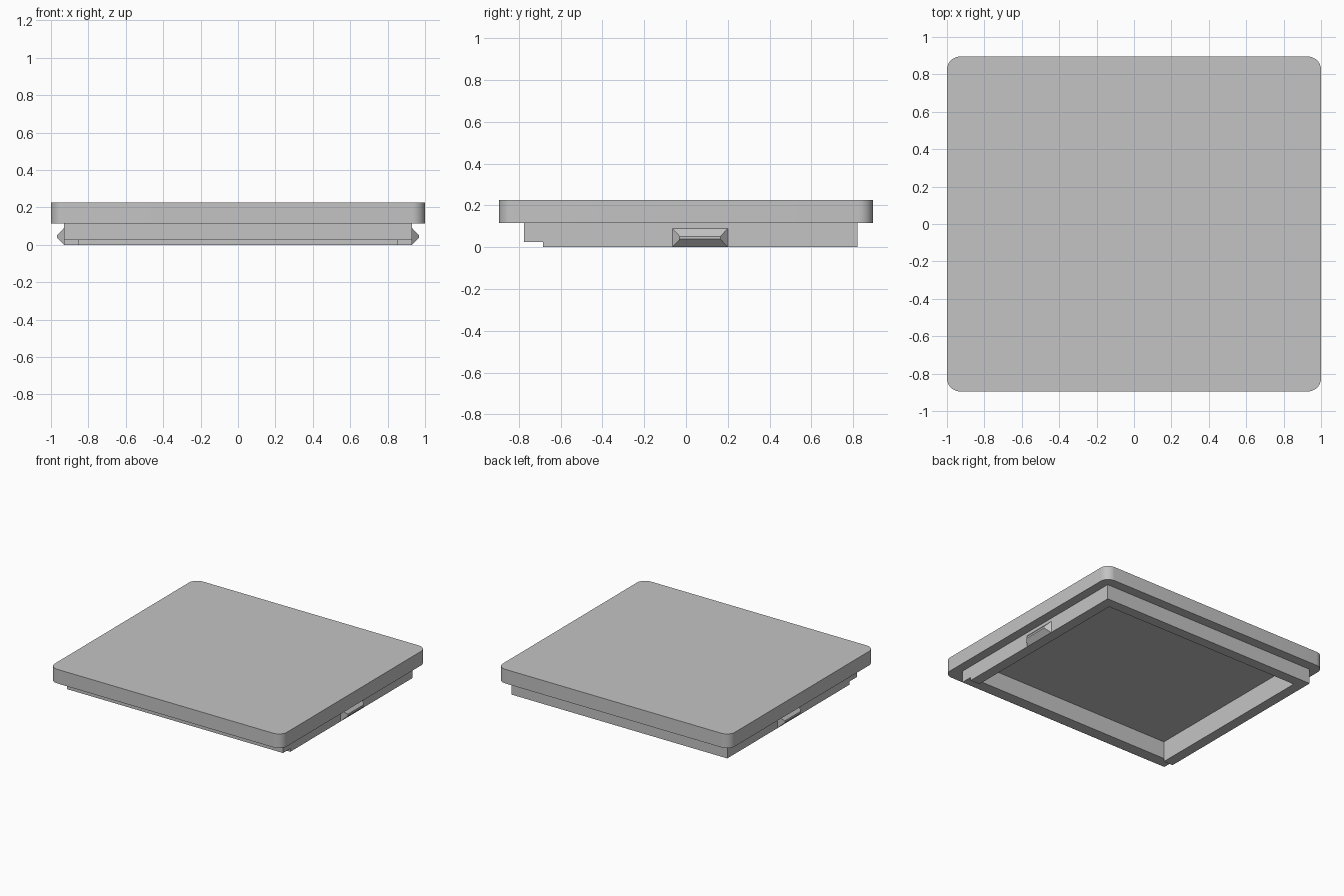
import bpy, bmesh
from math import radians
from mathutils import Vector

old = bpy.data.objects.get("Cube")
if old:
    bpy.data.objects.remove(old, do_unlink=True)

grey = bpy.data.materials.new("light_grey")
grey.use_nodes = True
colour = (0.55, 0.55, 0.55, 1)
grey.diffuse_color = colour
grey.node_tree.nodes["Principled BSDF"].inputs["Base Color"].default_value = colour


def finish(name, bm):
    bmesh.ops.recalc_face_normals(bm, faces=bm.faces)
    mesh = bpy.data.meshes.new(name)
    bm.to_mesh(mesh)
    bm.free()
    mesh.materials.append(grey)
    obj = bpy.data.objects.new(name, mesh)
    bpy.context.collection.objects.link(obj)
    return obj


def box(name, low, high, corner_radius=0):
    low, high = Vector(low), Vector(high)
    bm = bmesh.new()
    bmesh.ops.create_cube(bm, size=1)
    for v in bm.verts:
        v.co = (low + high) / 2 + v.co * (high - low)
    if corner_radius:
        upright = [e for e in bm.edges
                   if abs(e.verts[0].co.z - e.verts[1].co.z) > 0.01]
        bmesh.ops.bevel(bm, geom=upright, offset=corner_radius,
                        segments=10, profile=0.5, affect='EDGES')
    return finish(name, bm)


def cut(obj, cutters):
    for cutter in cutters:
        mod = obj.modifiers.new("cut", 'BOOLEAN')
        mod.operation = 'DIFFERENCE'
        mod.solver = 'EXACT'
        mod.object = cutter
    graph = bpy.context.evaluated_depsgraph_get()
    mesh = bpy.data.meshes.new_from_object(obj.evaluated_get(graph))
    obj.modifiers.clear()
    obj.data = mesh


WALL = 0.93     # outer half width of the rim
FRONT = -0.685  # inner face of the front wall
JOIN = 0.115    # height where the rim meets the plate

# Cover plate with rounded corners, and the square rim beneath it
plate = box("cover_plate", (-1, -0.895, JOIN), (1, 0.895, 0.225), 0.07)
rim = box("rim", (-WALL, -0.775, 0), (WALL, 0.82, JOIN))

# Underside pocket, and the lowered front wall
pocket = box("pocket_cutter", (-0.85, FRONT, -0.1), (0.85, 0.74, 0.16))
notch = box("notch_cutter", (-1.2, -1, -0.1), (1.2, FRONT, 0.025))
cut(plate, [pocket])
cut(rim, [pocket, notch])
for cutter in (pocket, notch):
    bpy.data.objects.remove(cutter, do_unlink=True)


# Wedge-shaped side clips with a softened ridge
def clip(name, side):
    bm = bmesh.new()
    base_x, tip_x = WALL - 0.01, 0.967
    base = [(base_x, y, z) for y, z in
            ((-0.065, 0), (0.2, 0), (0.2, 0.09), (-0.065, 0.09))]
    foot = [(WALL, y, z) for _, y, z in base]
    ridge = [(tip_x, y, z) for y, z in
             ((-0.03, 0.038), (0.165, 0.038), (0.165, 0.052), (-0.03, 0.052))]
    loops = [[bm.verts.new((side * x, y, z)) for x, y, z in ring]
             for ring in (base, foot, ridge)]
    for a, b in zip(loops, loops[1:]):
        for i in range(4):
            j = (i + 1) % 4
            bm.faces.new((a[i], a[j], b[j], b[i]))
    bm.faces.new(loops[0])
    bm.faces.new(loops[-1])
    return finish(name, bm)


clip("left_clip", 1)
clip("right_clip", -1)

# Smooth the rounded plate corners only
bpy.ops.object.select_all(action='DESELECT')
plate.select_set(True)
bpy.context.view_layer.objects.active = plate
bpy.ops.object.shade_smooth_by_angle(angle=radians(30))
